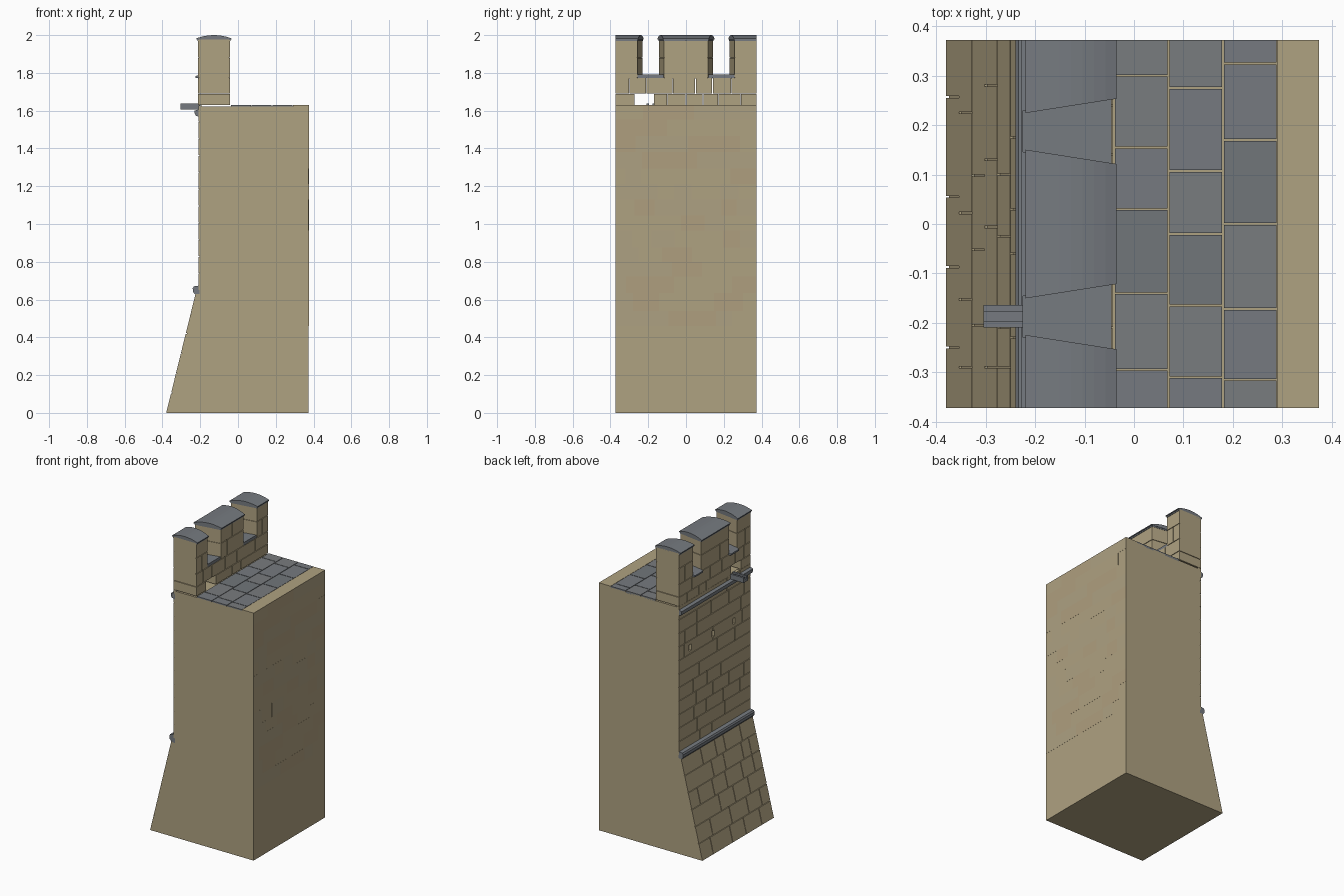
import bpy, bmesh, random

if "Cube" in bpy.data.objects:
    bpy.data.objects.remove(bpy.data.objects["Cube"])
random.seed(4)
W = 0.372      # half width in y
G = 0.0018     # half joint width


def mat(name, r, g, b):
    m = bpy.data.materials.new(name)
    m.diffuse_color = (r, g, b, 1)
    m.use_nodes = True
    m.node_tree.nodes["Principled BSDF"].inputs["Base Color"].default_value = m.diffuse_color
    return m


TAN = [mat("sandstone", .43, .36, .22), mat("sandstone_warm", .43, .345, .21), mat("sandstone_pale", .42, .355, .225)]
GREY = [mat("slate", .18, .195, .215), mat("slate_dark", .165, .18, .195), mat("slate_mid", .19, .20, .21)]


def prism(bm, prof, y0, y1, mi=0):
    """Extrude an x,z profile between two y limits (numbers or functions of x)."""
    f = lambda y, x: y(x) if callable(y) else y
    a = [bm.verts.new((x, f(y0, x), z)) for x, z in prof]
    b = [bm.verts.new((x, f(y1, x), z)) for x, z in prof]
    n = len(prof)
    faces = [bm.faces.new(a), bm.faces.new(b[::-1])]
    faces += [bm.faces.new((a[i], b[i], b[(i + 1) % n], a[(i + 1) % n])) for i in range(n)]
    for q in faces:
        q.material_index = mi


def rect(x0, x1, z0, z1):
    return [(x0, z0), (x1, z0), (x1, z1), (x0, z1)]


def finish(name, bm, mats):
    bmesh.ops.recalc_face_normals(bm, faces=bm.faces)
    me = bpy.data.meshes.new(name)
    bm.to_mesh(me)
    bm.free()
    for m in mats:
        me.materials.append(m)
    ob = bpy.data.objects.new(name, me)
    bpy.context.collection.objects.link(ob)
    return ob


def single(name, prof, y0, y1, mats):
    bm = bmesh.new()
    prism(bm, prof, y0, y1)
    return finish(name, bm, mats)


def course(bm, prof, joints, lo=-W, hi=W, tones=1):
    """Row of blocks split at the joints; outer ends stay flush."""
    js = [lo] + sorted(joints) + [hi]
    for i in range(len(js) - 1):
        a, b = js[i], js[i + 1]
        if i > 0:
            a += G
        if i < len(js) - 2:
            b -= G
        prism(bm, prof, a, b, random.randrange(tones))


def random_joints(lo=.12, hi=.2):
    out, y = [], -W + random.uniform(.05, .17)
    while y < W - .05:
        out.append(y)
        y += random.uniform(lo, hi)
    return out


def cut(ob, cutter):
    m = ob.modifiers.new("cut", 'BOOLEAN')
    m.operation, m.object, m.solver = 'DIFFERENCE', cutter, 'EXACT'


# solid wall body
body = single("wall_body", [(-.374, 0), (.374, 0), (.374, 1.63), (.29, 1.63), (.29, 1.622), (-.205, 1.622),
                            (-.205, .63), (-.219, .63)], -W, W, TAN)

# sloping base blocks
rows = [(.257, .055, -.087, -.25), (.225, .022, -.153, -.29), (.098, -.052, -.205), (.28, .13, -.006, -.17, -.29),
        (.1, -.025, -.21, -.29), (.175, .03, -.06, -.23)]
bm = bmesh.new()
slope = lambda z: -.38 + .155 * z / .63
for i, joints in enumerate(rows):
    z0, z1 = .105 * i + (G if i else 0), .105 * (i + 1) - G
    course(bm, [(slope(z0), z0), (slope(z0) + .02, z0), (slope(z1) + .02, z1), (slope(z1), z1)], joints)
finish("base_blocks", bm, TAN)

# outer face blocks
bm = bmesh.new()
n, zb, zt = 11, .65, 1.63
for i in range(n):
    h = (zt - zb) / n
    course(bm, rect(-.21, -.19, zb + i * h + G, zb + (i + 1) * h - G), random_joints())
face = finish("face_blocks", bm, TAN)

# inner face blocks, nearly flush
bm = bmesh.new()
z = .46
while z < 1.6:
    h = min(random.uniform(.075, .095), 1.63 - z)
    js = [-W] + random_joints(.08, .17) + [W]
    for a, b in zip(js, js[1:]):
        if random.random() < min(.9, .3 + z):
            prism(bm, rect(.372, .3747, z, z + h), a, b, random.randrange(3))
    z += h
finish("inner_face_blocks", bm, TAN)

# putlog holes
bm = bmesh.new()
for y in (.257, .016, -.2):
    prism(bm, rect(-.25, -.17, 1.295, 1.335), y - .012, y + .012)
holes = finish("putlog_cutter", bm, TAN)
holes.hide_render = True
holes.display_type = 'WIRE'
cut(body, holes)
cut(face, holes)

# walkway paving
bm = bmesh.new()
paving = [(.3, .155, .03, -.14, -.295), (.275, .107, -.02, -.165, -.31), (.325, .17, 0, -.172, -.315)]
for i, joints in enumerate(paving):
    x = -.04 + .11 * i
    course(bm, rect(x + G, x + .11 - G, 1.615, 1.63), joints, tones=3)
finish("walkway_slabs", bm, GREY)

# moulded string courses
single("lower_string", [(-.2, .62), (-.225, .625), (-.238, .64), (-.24, .66), (-.234, .67), (-.2, .675)], -W, W, GREY)
single("upper_string", [(-.2, 1.567), (-.222, 1.572), (-.229, 1.585), (-.229, 1.6), (-.2, 1.61)], -W, W, GREY)

# parapet lower courses
X0, X1, C = -.211, -.043, .1875
bm = bmesh.new()
prism(bm, rect(X0 + .005, X1 - .005, 1.62, 1.775), -W, W)
course(bm, rect(X0, X1, 1.63, 1.69 - G), (-.27, -.17, -.1, 0, .09, .17, .29))
course(bm, rect(X0, X1, 1.69 + G, 1.775 - G), (-.3, -.21, -.07, .05, .14, .24))
parapet = finish("parapet_courses", bm, TAN)
drain = single("drain_cutter", rect(-.25, 0, 1.628, 1.652), -.201, -.175, TAN)
drain.hide_render = True
drain.display_type = 'WIRE'
cut(parapet, drain)


def gap(x, extra=0):
    """Half width of the splayed crenel at depth x."""
    return .037 + (x + .22) / .185 * .029 + extra


def merlons(extra):
    """y limits of the three merlons."""
    return [(-W, lambda x: -C - gap(x, extra)),
            (lambda x: -C + gap(x, extra), lambda x: C - gap(x, extra)),
            (lambda x: C + gap(x, extra), W)]


# merlon blocks around slightly recessed cores
bm = bmesh.new()
for lo, hi in merlons(.009):
    prism(bm, rect(X0 + .005, X1 - .005, 1.77, 1.978), lo, hi)
for k, (lo, hi) in enumerate(merlons(.005)):
    for r, (z0, z1) in enumerate([(1.775, 1.88), (1.88, 1.976)]):
        p = rect(X0, X1, z0 + G, z1 - G)
        if k == 1:
            j = (-.05, .0)[r]
            prism(bm, p, lo, j - G)
            prism(bm, p, j + G, hi)
        elif r == 0:
            j = .315 if k == 2 else -.315
            prism(bm, p, lo, j - G)
            prism(bm, p, j + G, hi)
        else:
            prism(bm, p, lo, hi)
finish("merlon_blocks", bm, TAN)

# curved merlon caps with a thin moulding below
bm = bmesh.new()
top = [(-.22 + .185 * i / 8, 2 - .017 * ((i - 4) / 4) ** 2) for i in range(9)]
for lo, hi in merlons(0):
    prism(bm, [(-.22, 1.977)] + top + [(-.035, 1.977)], lo, hi)
for lo, hi in merlons(.003):
    prism(bm, rect(-.215, -.04, 1.969, 1.98), lo, hi)
finish("merlon_caps", bm, GREY)

# crenel sills
bm = bmesh.new()
for c in (-C, C):
    prism(bm, [(-.226, 1.772), (-.046, 1.772), (-.046, 1.792), (-.21, 1.788), (-.226, 1.782)],
          lambda x: c - gap(x, .006), lambda x: c + gap(x, .006))
finish("crenel_sills", bm, GREY)

# water spout channel
bm = bmesh.new()
prism(bm, rect(-.305, -.2, 1.605, 1.624), -.209, -.164)
for y in (-.209, -.177):
    prism(bm, rect(-.305, -.2, 1.62, 1.638), y, y + .013)
finish("water_spout", bm, GREY)
